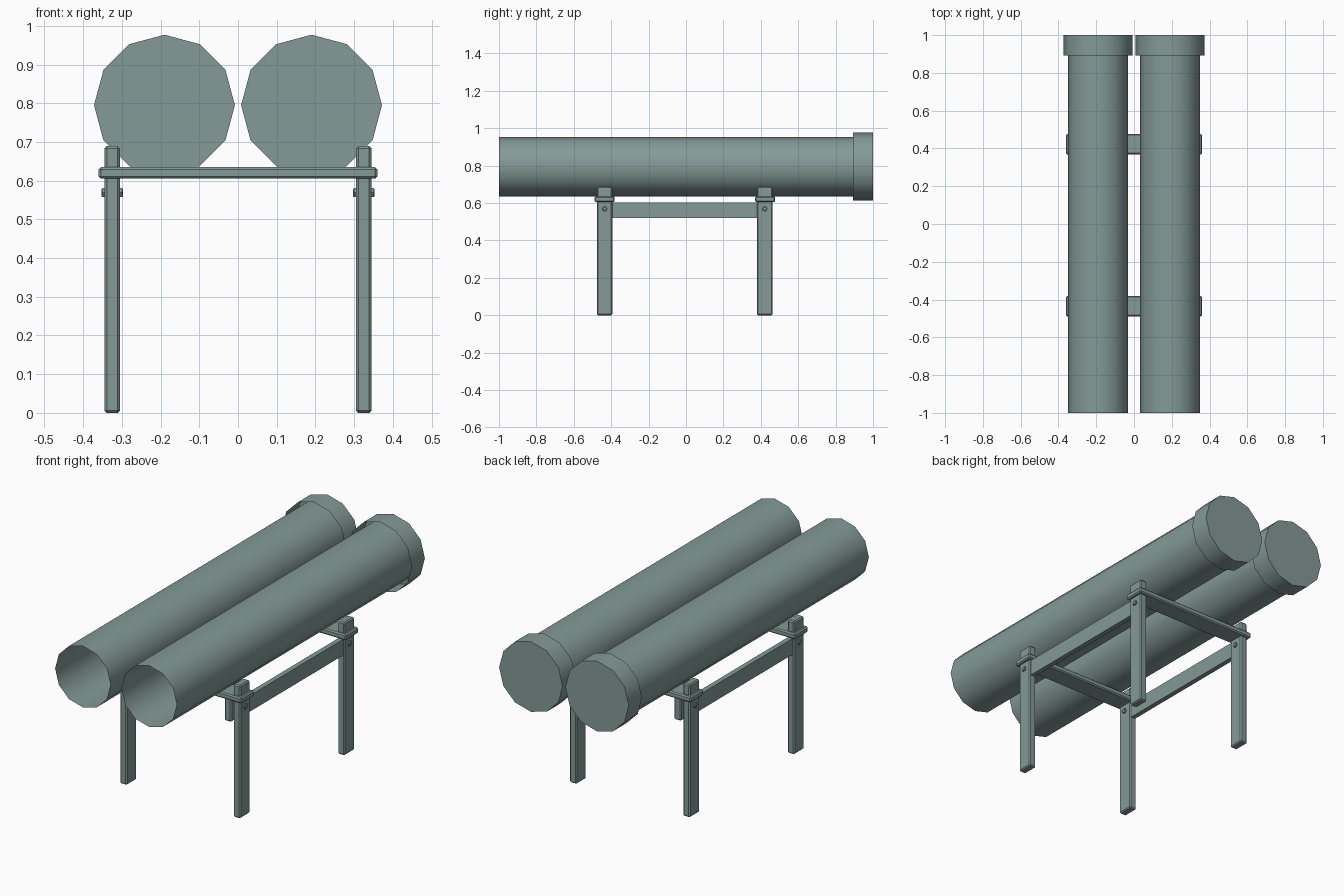
import bpy, bmesh, math
from mathutils import Matrix

if "Cube" in bpy.data.objects:
    bpy.data.objects.remove(bpy.data.objects["Cube"])

mat = bpy.data.materials.new("grey_green_metal")
mat.diffuse_color = (0.23, 0.325, 0.31, 1)
mat.use_nodes = True
mat.node_tree.nodes["Principled BSDF"].inputs["Base Color"].default_value = mat.diffuse_color


def finish(bm, name, smooth=False):
    me = bpy.data.meshes.new(name)
    bm.to_mesh(me)
    bm.free()
    ob = bpy.data.objects.new(name, me)
    bpy.context.collection.objects.link(ob)
    me.materials.append(mat)
    if smooth:
        bpy.ops.object.select_all(action='DESELECT')
        ob.select_set(True)
        bpy.context.view_layer.objects.active = ob
        bpy.ops.object.shade_smooth_by_angle(angle=math.radians(40))
    return ob


def box(name, x, y, z, bevel=0.0):
    """Box from (min, max) ranges, with optional chamfered edges."""
    bm = bmesh.new()
    bmesh.ops.create_cube(bm, size=1)
    for v in bm.verts:
        for i, (a, b) in enumerate((x, y, z)):
            v.co[i] = a + (v.co[i] + 0.5) * (b - a)
    if bevel:
        bmesh.ops.bevel(bm, geom=bm.edges[:], offset=bevel, segments=1,
                        profile=0.5, affect='EDGES')
    return finish(bm, name)


def shell(name, x, y0, y1, radius, closed_back):
    """Thin 12-sided tube along y, open at the front."""
    bm = bmesh.new()
    bmesh.ops.create_cone(bm, cap_ends=True, segments=12, radius1=radius,
                          radius2=radius, depth=y1 - y0)
    bm.transform(Matrix.Translation((x, (y0 + y1) / 2, 0.795))
                 @ Matrix.Rotation(math.radians(-90), 4, 'X'))
    bm.normal_update()
    ends = [f for f in bm.faces
            if f.normal.y < -0.9 or (f.normal.y > 0.9 and not closed_back)]
    bmesh.ops.delete(bm, geom=ends, context='FACES_ONLY')
    return finish(bm, name, True)


def bolt(name, x, y):
    """Six-sided bolt through a leg, heads slightly chamfered."""
    bm = bmesh.new()
    bmesh.ops.create_cone(bm, cap_ends=True, segments=6, radius1=0.0135,
                          radius2=0.0135, depth=0.056)
    caps = [e for e in bm.edges if abs(e.verts[0].co.z - e.verts[1].co.z) < 1e-4]
    bmesh.ops.bevel(bm, geom=caps, offset=0.003, segments=1, affect='EDGES')
    bm.transform(Matrix.Translation((x, y, 0.569))
                 @ Matrix.Rotation(math.radians(90), 4, 'Y'))
    return finish(bm, name)


for sx, side in ((-1, "left"), (1, "right")):
    # launch tubes and their end caps
    shell(side + "_tube", sx * 0.19, -1, 0.999, 0.159, False)
    shell(side + "_end_cap", sx * 0.19, 0.892, 1, 0.182, True)
    # side rail between the legs
    cx = sx * 0.325
    box(side + "_side_rail", (cx - 0.013, cx + 0.013), (-0.41, 0.40), (0.52, 0.603))
    # legs with bolts
    for cy, end in ((-0.435, "front"), (0.421, "back")):
        box(f"{end}_{side}_leg", (cx - 0.02, cx + 0.02),
            (cy - 0.041, cy + 0.041), (0, 0.689), 0.006)
        bolt(f"{end}_{side}_bolt", cx, cy)

# cross beams under the tubes
for cy, end in ((-0.435, "front"), (0.423, "back")):
    box(end + "_cross_beam", (-0.36, 0.36), (cy - 0.054, cy + 0.054),
        (0.605, 0.635), 0.006)
